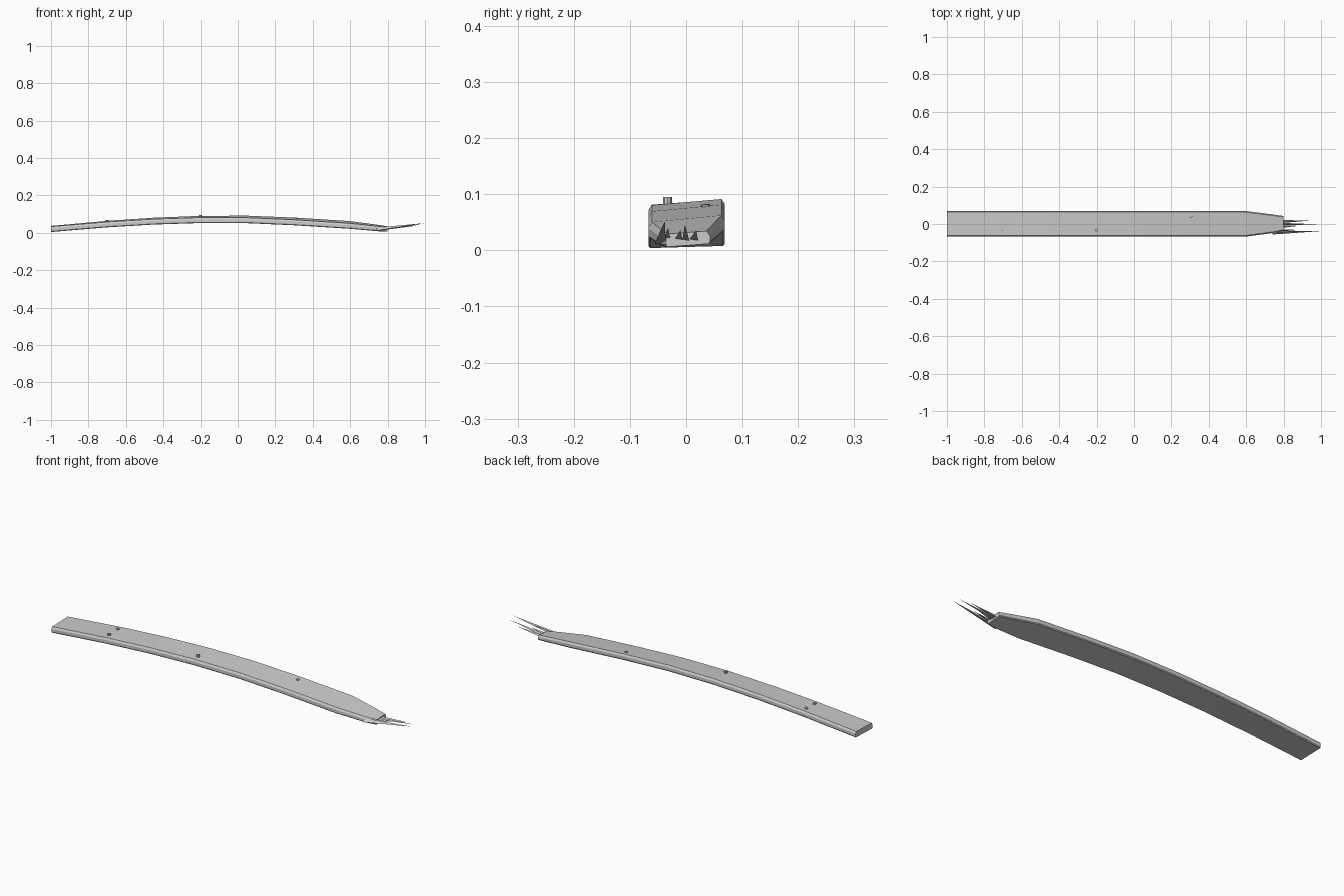
import bpy, bmesh, math
from mathutils import Vector

if "Cube" in bpy.data.objects:
    bpy.data.objects.remove(bpy.data.objects["Cube"])


def material(name, c):
    m = bpy.data.materials.new(name)
    m.diffuse_color = (c, c, c, 1)
    m.use_nodes = True
    m.node_tree.nodes["Principled BSDF"].inputs["Base Color"].default_value = m.diffuse_color
    return m


wood = material("grey wood", 0.6)
metal = material("nail metal", 0.6)


def finish(bm, name, mat):
    bmesh.ops.recalc_face_normals(bm, faces=bm.faces)
    me = bpy.data.meshes.new(name)
    bm.to_mesh(me)
    bm.free()
    me.materials.append(mat)
    ob = bpy.data.objects.new(name, me)
    bpy.context.collection.objects.link(ob)
    return ob


# Bowed plank: stations of x, front y, back y, bottom z, tilt (back edge rise)
stations = [
    (-1.0, -.067, .069, .004, .004), (-.7, -.067, .069, .029, .006),
    (-.45, -.067, .069, .044, .008), (-.2, -.067, .069, .052, .010),
    (.05, -.067, .069, .051, .012), (.3, -.067, .069, .040, .013),
    (.6, -.067, .069, .021, .013), (.75, -.047, .050, .008, .009),
    (.80, -.036, .043, .006, .006)]
THICK = 0.029
bm = bmesh.new()
rings = []
for x, y0, y1, zb, tilt in stations:
    c, d = 0.006, 0.010
    t = THICK if x < .75 else THICK - (x - .7) * .06
    sec = [(y0 + .003, 0), (y1 - .003, 0), (y1, .004), (y1, t - d),
           (y1 - c, t), (y0 + c, t), (y0, t - d), (y0, .004)]
    rings.append([bm.verts.new((x, y, zb + z + tilt * (y - y0) / (y1 - y0)))
                  for y, z in sec])
for a, b in zip(rings, rings[1:]):
    for i in range(8):
        j = (i + 1) % 8
        bm.faces.new((a[i], a[j], b[j], b[i]))
bm.faces.new(rings[0])
bm.faces.new(rings[-1])
finish(bm, "plank", wood)

# Long pointed splinters at the broken end: start, tip, half width, half height
splinters = [
    ((.74, -.046, .018), (1.0, -.038, .052), .010, .010),
    ((.75, -.034, .020), (.88, -.032, .040), .008, .009),
    ((.77, -.014, .020), (.88, -.010, .036), .009, .007),
    ((.77, .000, .020), (.99, -.002, .046), .007, .007),
    ((.77, .013, .021), (.94, .018, .036), .009, .007)]
for n, (a, b, w, h) in enumerate(splinters):
    a = Vector(a)
    bm = bmesh.new()
    base = [bm.verts.new(a + Vector(o)) for o in
            ((0, -w, -h * .6), (0, w, -h), (0, w * .3, h))]
    tip = bm.verts.new(b)
    bm.faces.new(base)
    for i in range(3):
        bm.faces.new((base[i], base[(i + 1) % 3], tip))
    finish(bm, f"splinter_{n + 1}", wood)

# Nail heads: x, y, top z
for n, (x, y, z) in enumerate([(-.7, .036, .069), (-.7, -.031, .067),
                               (-.2, -.033, .095), (.31, .036, .082)]):
    bm = bmesh.new()
    bmesh.ops.create_cone(bm, cap_ends=True, segments=8, radius1=.008,
                          radius2=.008, depth=.03)
    ob = finish(bm, f"nail_{n + 1}", metal)
    ob.location = (x, y, z - .015)
    if x > 0:
        ob.rotation_euler = (.09, .06, 0)
